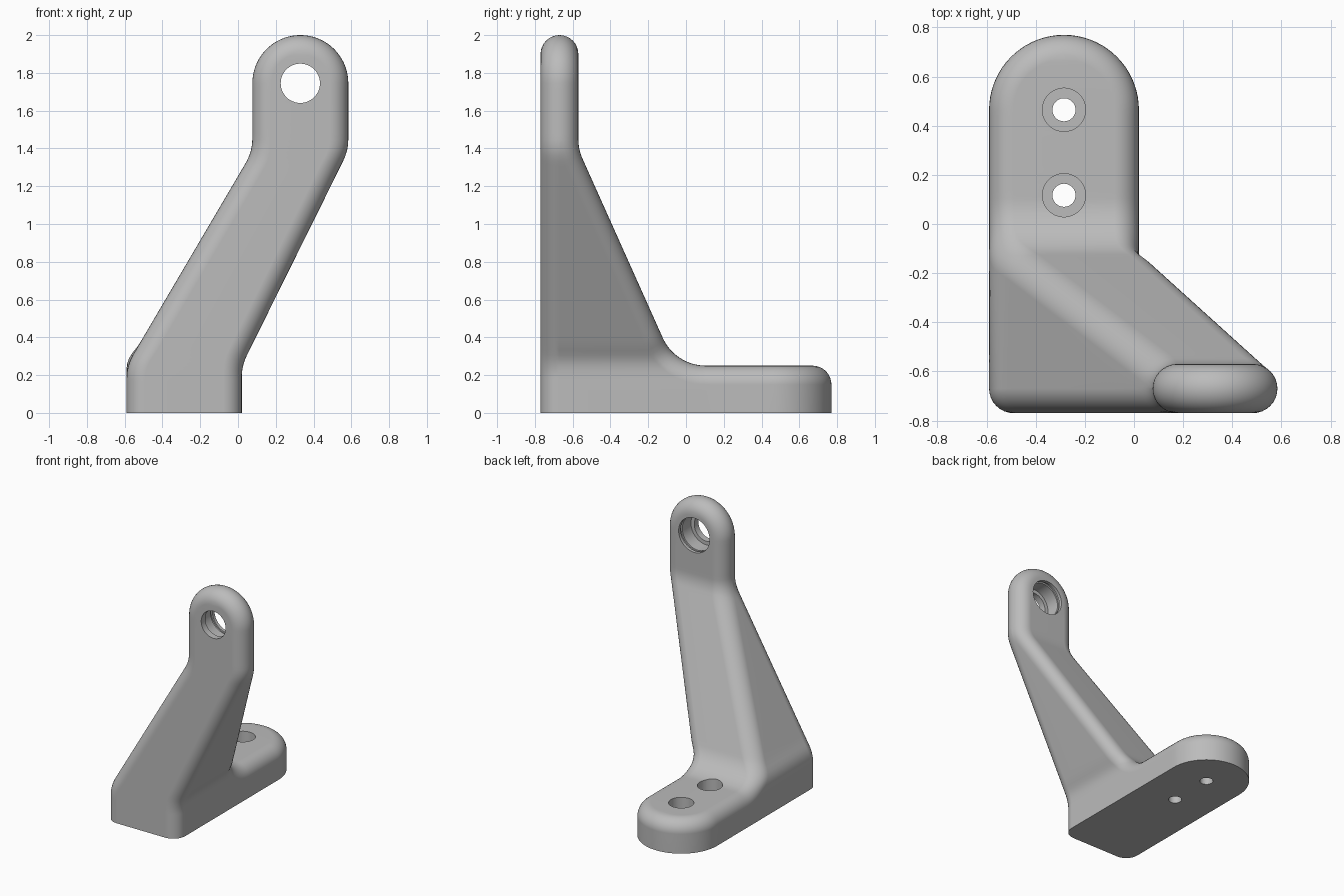
import bpy, bmesh, math
from mathutils import Vector

cube = bpy.data.objects.get("Cube")
if cube:
    bpy.data.objects.remove(cube, do_unlink=True)

metal = bpy.data.materials.new("plain grey metal")
metal.use_nodes = True
grey = (0.5, 0.5, 0.5, 1)
metal.diffuse_color = grey
for node in metal.node_tree.nodes:
    if node.type == 'BSDF_PRINCIPLED':
        node.inputs["Base Color"].default_value = grey

R = 0.1          # edge rounding radius
STEPS = 8
# (inset from the side, drop below the face) around a quarter round
ROUND = [(R * (1 - math.cos(a)), R * (1 - math.sin(a)))
         for a in (math.pi / 2 * k / STEPS for k in range(STEPS + 1))]


def bent(points, radius=0.25, step=0.03):
    """Finely divided path through points, with an arc at every bend."""
    pts = [Vector(p) for p in points]
    path = [pts[0]]
    for before, p, after in zip(pts, pts[1:], pts[2:]):
        a, b = (before - p).normalized(), (after - p).normalized()
        half = a.angle(b) / 2
        turn = math.pi - 2 * half
        centre = p + (a + b).normalized() * radius / math.sin(half)
        start = p + a * radius / math.tan(half) - centre
        end = p + b * radius / math.tan(half) - centre
        steps = math.ceil(turn / math.radians(5))
        for t in (k / steps for k in range(steps + 1)):
            path.append(centre + (start * math.sin((1 - t) * turn)
                                  + end * math.sin(t * turn)) / math.sin(turn))
    path.append(pts[-1])
    fine = [path[0]]
    for a, b in zip(path, path[1:]):
        n = math.ceil((b - a).length / step)
        fine += [a.lerp(b, k / n) for k in range(1, n + 1)]
    return fine


# Left and right sides of the leaning front outline, as (x, z)
SIDES = {-1: bent([(-0.59, -0.3), (-0.59, 0.25), (0.076, 1.383), (0.076, 2)]),
         1: bent([(0.02, -0.3), (0.02, 0.25), (0.584, 1.388), (0.584, 2)])}


def side_x(side, z):
    for a, b in zip(SIDES[side], SIDES[side][1:]):
        if z <= b.y:
            return a.x + (b.x - a.x) * (z - a.y) / (b.y - a.y)


def body_x(side, inset, z):
    slope = (side_x(side, z + 0.03) - side_x(side, z - 0.03)) / 0.06
    return side_x(side, z) - side * inset * math.hypot(1, slope)


def row(point):
    """One strip across a face: left rounding, flat, right rounding."""
    return ([point(-1, s, b) for s, b in ROUND]
            + [point(1, s, b) for s, b in reversed(ROUND)])


def patch(bm, rows):
    grid = [[bm.verts.new(p) for p in r] for r in rows]
    for low, high in zip(grid, grid[1:]):
        for k in range(len(low) - 1):
            bm.faces.new((low[k], low[k + 1], high[k + 1], high[k]))


def finish(bm, name):
    bmesh.ops.recalc_face_normals(bm, faces=bm.faces)
    if bm.calc_volume(signed=True) < 0:
        bmesh.ops.reverse_faces(bm, faces=bm.faces)
    mesh = bpy.data.meshes.new(name)
    bm.to_mesh(mesh)
    bm.free()
    mesh.materials.append(metal)
    obj = bpy.data.objects.new(name, mesh)
    bpy.context.collection.objects.link(obj)
    return obj


back, front, bottom = [], [], []
quarter = [math.pi / 2 * k / 18 for k in range(1, 19)]

# Domed top of the arm
for t in reversed(quarter):
    c, h = math.cos(t), math.sin(t)
    for rows, y, way in ((back, -0.57, -1), (front, -0.77, 1)):
        rows.append(row(lambda d, s, b: (
            0.33 + d * (0.254 - s) * c, y + way * b, 1.746 + (0.254 - s) * h)))

# Arm, fillet and foot, following the rear profile given as (y, z)
profile = bent([(-0.57, 1.746), (-0.57, 1.395), (-0.057, 0.25), (0.465, 0.25)])
for i, p in enumerate(profile):
    run = (profile[min(i + 1, len(profile) - 1)] - profile[max(i - 1, 0)]).normalized()
    out = Vector((-run.y, run.x))
    settle = 0.08 * max(0, (out.y - 0.41) / 0.59)
    back.append(row(lambda d, s, b: (
        body_x(d, s, p.y - out.y * b - settle), p.x - out.x * b, p.y - out.y * b)))
    if p.y > 0.2505:
        z = p.y - out.y * R
        front.append(row(lambda d, s, b: (body_x(d, s, z), -0.77 + b, z)))
    else:
        bottom.append([(x, y, 0) for x, y, _ in (back[-1][0], back[-1][-1])])

# Half-round rear end of the foot
for t in quarter:
    c, h = math.cos(t), math.sin(t)
    back.append(row(lambda d, s, b: (
        -0.285 + d * (0.305 - s) * c, 0.465 + (0.305 - s) * h, 0.25 - b)))
    bottom.append([(x, y, 0) for x, y, _ in (back[-1][0], back[-1][-1])])

# Skin the faces and side walls, weld them and close the underside
bm = bmesh.new()
arm = len(front)
front.append(row(lambda d, s, b: (body_x(d, s, 0), -0.77 + b, 0)))
patch(bm, back)
patch(bm, front)
for side in (0, -1):
    patch(bm, [[back[i][side], front[i][side]] for i in range(arm)])
    patch(bm, [[b[side], f[side]] for b, f in zip(back[arm:], bottom)])
    last, first = back[arm - 1][side], back[arm][side]
    corner = [front[arm - 1][side], last, first, bottom[0][side], front[arm][side]]
    bm.faces.new([bm.verts.new(p) for p in corner])
bmesh.ops.remove_doubles(bm, verts=bm.verts, dist=0.0001)
rim = [e for e in bm.edges if e.is_boundary and max(v.co.z for v in e.verts) < 0.001]
bmesh.ops.holes_fill(bm, edges=rim, sides=0)
bracket = finish(bm, "bracket")


def lathe(name, steps, place, sides=48):
    """Closed plug revolved from (radius, height) steps."""
    bm = bmesh.new()
    angles = [2 * math.pi * k / sides for k in range(sides)]
    rings = [[bm.verts.new(place(r * math.cos(a), r * math.sin(a), h)) for a in angles]
             for r, h in steps]
    for low, high in zip(rings, rings[1:]):
        for k in range(sides):
            bm.faces.new((low[k - 1], low[k], high[k], high[k - 1]))
    bm.faces.new(rings[0])
    bm.faces.new(rings[-1])
    return finish(bm, name)


def volume(mesh):
    bm = bmesh.new()
    bm.from_mesh(mesh)
    size = bm.calc_volume(signed=True)
    bm.free()
    return size


def cut(obj, tool):
    """Subtract the tool with the first solver that gives a sound solid."""
    whole = volume(obj.data)
    for solver in ('EXACT', 'MANIFOLD', 'FLOAT'):
        mod = obj.modifiers.new("cut", 'BOOLEAN')
        mod.operation = 'DIFFERENCE'
        mod.solver = solver
        mod.object = tool
        graph = bpy.context.evaluated_depsgraph_get()
        result = bpy.data.meshes.new_from_object(obj.evaluated_get(graph))
        obj.modifiers.remove(mod)
        if 0.9 * whole < volume(result) < whole:
            obj.data = result
            break
    bpy.data.objects.remove(tool, do_unlink=True)


# Counterbored bolt holes in the foot
for y in (0.117, 0.465):
    cut(bracket, lathe("bolt_hole", [(0.047, -0.2), (0.047, 0.1), (0.088, 0.1), (0.088, 0.5)],
                       lambda a, b, h: (-0.285 + a, y + b, h)))

# Stepped bearing seat with a ring groove, open to the rear
cut(bracket, lathe("bearing_seat", [
    (0.104, -1), (0.104, -0.72), (0.132, -0.72), (0.132, -0.615),
    (0.143, -0.615), (0.143, -0.595), (0.132, -0.595), (0.132, -0.3)],
    lambda a, b, h: (0.33 + a, h, 1.745 + b)))

# Smooth shading with crisp hole rims
bpy.ops.object.select_all(action='DESELECT')
bracket.select_set(True)
bpy.context.view_layer.objects.active = bracket
bpy.ops.object.shade_smooth_by_angle(angle=math.radians(30))
bracket.modifiers.new("even_normals", 'WEIGHTED_NORMAL').keep_sharp = True
